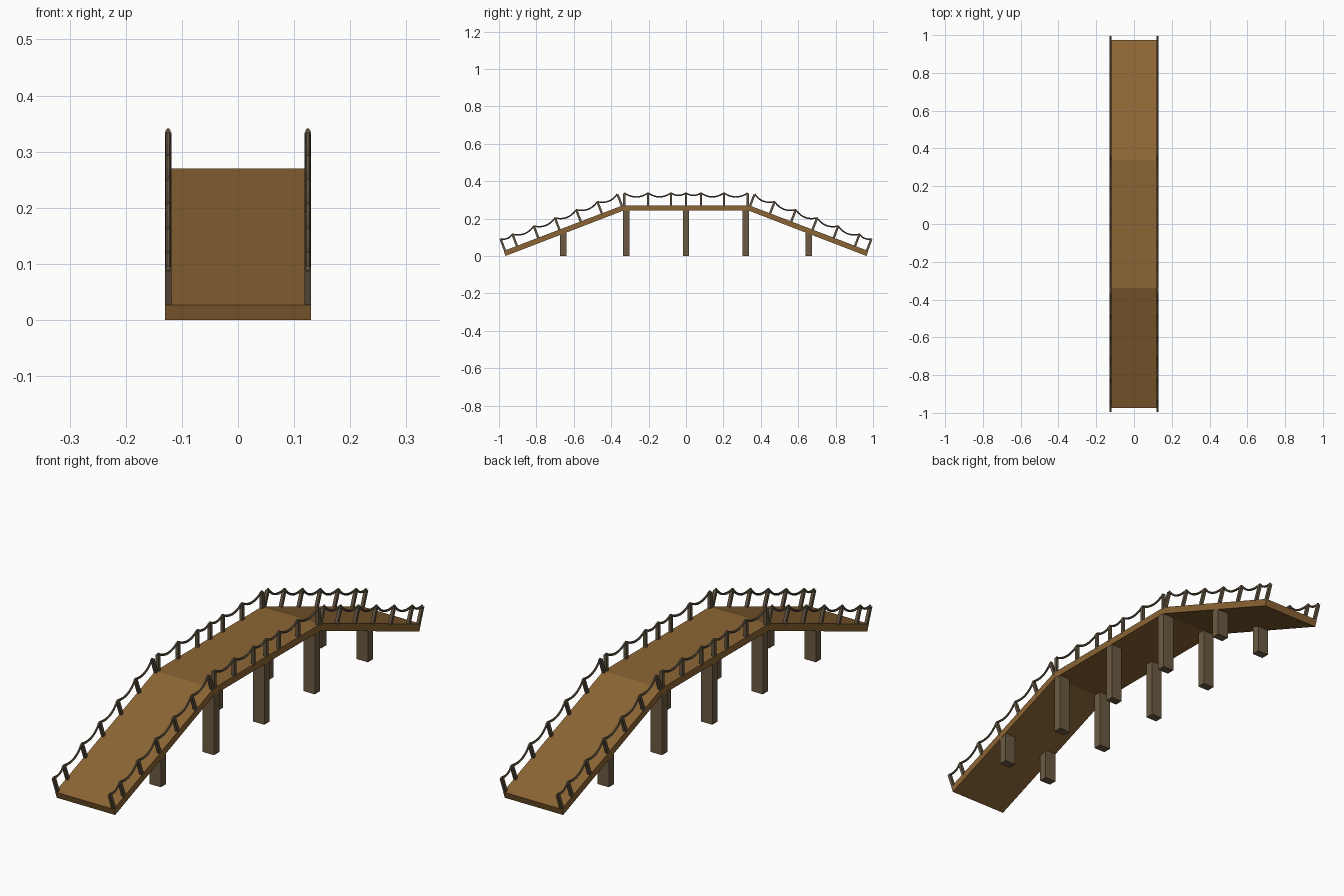
import bpy, bmesh, math
from mathutils import Matrix, Vector

if "Cube" in bpy.data.objects:
    bpy.data.objects.remove(bpy.data.objects["Cube"])


def material(name, rgb):
    m = bpy.data.materials.new(name)
    m.diffuse_color = (*rgb, 1)
    m.use_nodes = True
    m.node_tree.nodes["Principled BSDF"].inputs["Base Color"].default_value = m.diffuse_color
    return m


DECK = material("deck brown", (0.262, 0.130, 0.034))
LEG = material("weathered wood", (0.147, 0.102, 0.054))
RAIL = material("dark rail wood", (0.125, 0.092, 0.055))

HALF_W, TOP, KNEE, END, THICK = 0.13, 0.27, 0.34, 0.975, 0.0275
ANGLE = math.atan2(TOP - 0.027, END - KNEE)
SLOPE = math.tan(ANGLE)


def new_object(name, bm, mat):
    bmesh.ops.recalc_face_normals(bm, faces=bm.faces)
    me = bpy.data.meshes.new(name)
    bm.to_mesh(me)
    bm.free()
    me.materials.append(mat)
    ob = bpy.data.objects.new(name, me)
    bpy.context.collection.objects.link(ob)
    return ob


def add_box(bm, matrix, size):
    bmesh.ops.create_cube(bm, size=1, matrix=matrix @ Matrix.Diagonal((*size, 1)))


# Deck: three mitred planks, two sloped and one level
bot_knee = (KNEE - THICK * math.tan(ANGLE / 2), TOP - THICK)
bot_end = (END - THICK * math.sin(ANGLE), 0.0)
half = [((KNEE, TOP), bot_knee), ((END, 0.027), bot_end)]
rows = [[(-p[0], p[1]) for p in half[1]], [(-p[0], p[1]) for p in half[0]], half[0], half[1]]
bm = bmesh.new()
rings = []
for top, bot in rows:
    rings.append([bm.verts.new((x, *p)) for x, p in
                  ((-HALF_W, top), (HALF_W, top), (HALF_W, bot), (-HALF_W, bot))])
for a, b in zip(rings, rings[1:]):
    for i in range(4):
        j = (i + 1) % 4
        bm.faces.new((a[i], a[j], b[j], b[i]))
bm.faces.new(rings[0])
bm.faces.new(rings[-1])
new_object("deck", bm, DECK)

# Support legs: paired square posts, tops cut to the underside of the deck
bm = bmesh.new()
for y in (-0.657, -0.32, 0, 0.32, 0.657):
    for sx in (-1, 1):
        made = bmesh.ops.create_cube(bm, size=1)["verts"]
        for v in made:
            top = v.co.z > 0
            v.co = Vector((sx * 0.104 + v.co.x * 0.05, y + v.co.y * 0.034, 0))
            if top:
                v.co.z = TOP - 0.015 - max(0, abs(v.co.y) - KNEE) * SLOPE
new_object("support_legs", bm, LEG)

# Rail stations: (base y, base z, lean) for ramp - level - ramp
ramp = [(y, TOP - (y - KNEE) * SLOPE) for y in (0.343, 0.45, 0.563, 0.677, 0.79, 0.904, 0.968)]
front = [(-y, z, ANGLE) for y, z in reversed(ramp)]
level = [(y, TOP, 0) for y in (-0.33, -0.203, -0.08, 0, 0.08, 0.203, 0.33)]
back = [(y, z, -ANGLE) for y, z in ramp]
POST_H = 0.064
RAIL_X = 0.1245


def rope_points(run):
    """Hang a parabola between each pair of post tops."""
    lean = run[0][2]
    up = Vector((0, -math.sin(lean), math.cos(lean)))
    tops = [Vector((0, y, z)) + up * (POST_H + 0.003) for y, z, _ in run]
    pts = [tops[0]]
    for a, b in zip(tops, tops[1:]):
        sag = 0.17 * (b - a).length
        for k in range(1, 9):
            t = k / 8
            pts.append(a.lerp(b, t) - up * sag * 4 * t * (1 - t))
    return pts


# Rail posts, perpendicular to each deck section
bm = bmesh.new()
for sx in (-1, 1):
    for y, z, lean in front + level + back:
        m = (Matrix.Translation((sx * RAIL_X, y, z)) @ Matrix.Rotation(lean, 4, 'X')
             @ Matrix.Translation((0, 0, POST_H / 2 - 0.003)))
        add_box(bm, m, (0.012, 0.012, POST_H + 0.006))
new_object("rail_posts", bm, RAIL)

# Sagging ropes
for sx, side in ((-1, "left"), (1, "right")):
    cu = bpy.data.curves.new(side + "_rope", 'CURVE')
    cu.dimensions = '3D'
    cu.bevel_depth = 0.0045
    cu.bevel_resolution = 1
    cu.use_fill_caps = True
    for run in (front, level, back):
        pts = rope_points(run)
        sp = cu.splines.new('POLY')
        sp.points.add(len(pts) - 1)
        for p, q in zip(sp.points, pts):
            p.co = (sx * RAIL_X, q.y, q.z, 1)
    cu.materials.append(RAIL)
    ob = bpy.data.objects.new(side + "_rope", cu)
    bpy.context.collection.objects.link(ob)
    bpy.ops.object.select_all(action='DESELECT')
    ob.select_set(True)
    bpy.context.view_layer.objects.active = ob
    bpy.ops.object.convert(target='MESH')
    bpy.ops.object.shade_smooth_by_angle()
